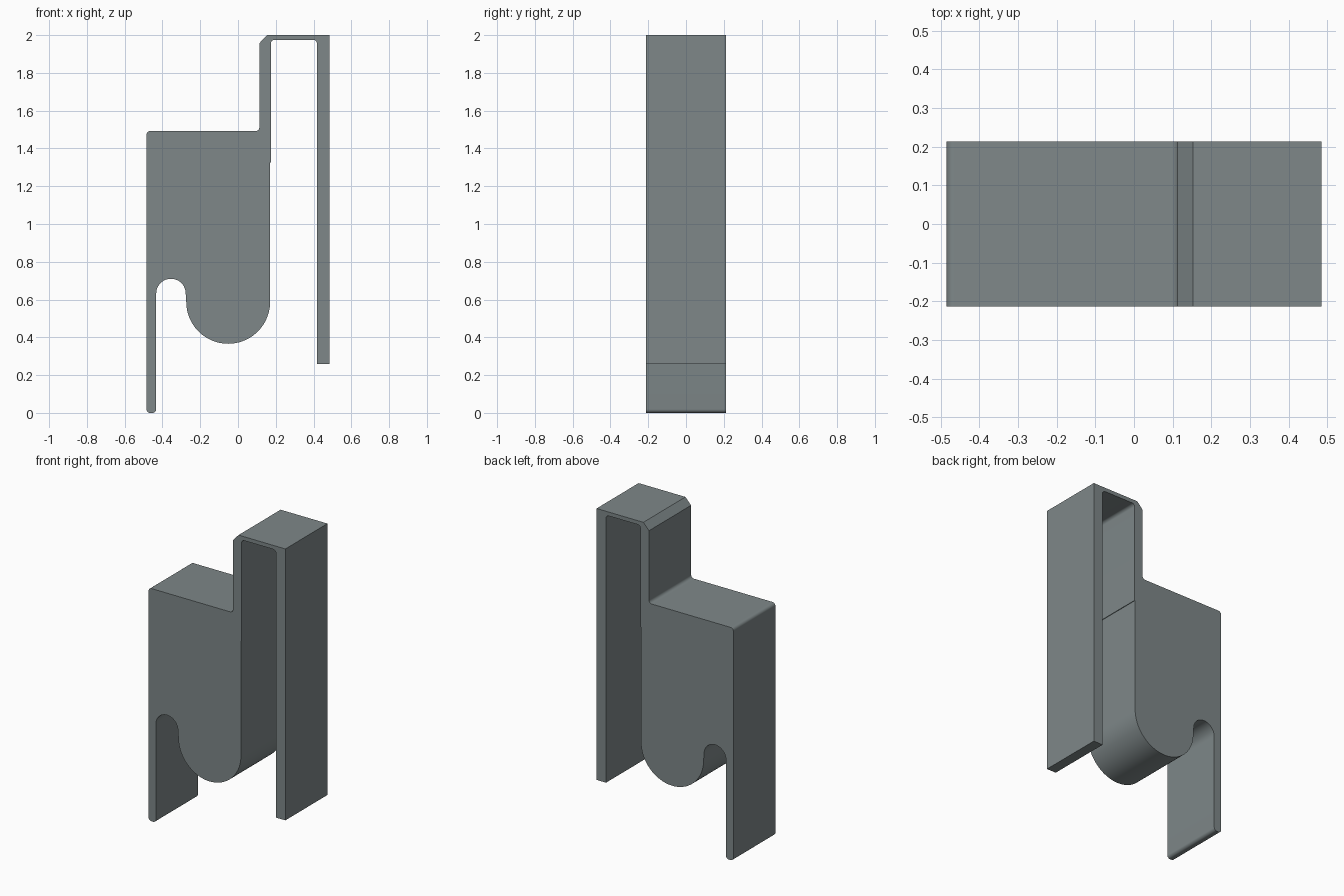
import bpy, bmesh, math
from mathutils import Vector

if "Cube" in bpy.data.objects:
    bpy.data.objects.remove(bpy.data.objects["Cube"])

HALF_DEPTH = 0.213


def arc(cx, cz, r, a0, a1, n):
    """Points on a circular arc, angles in degrees."""
    angles = [math.radians(a0 + (a1 - a0) * i / n) for i in range(n + 1)]
    return [(cx + r * math.cos(a), cz + r * math.sin(a)) for a in angles]


def fillet(x, z, r, a0, a1):
    """Round a square corner at (x, z); a0 and a1 are the arc's end angles."""
    mid = math.radians((a0 + a1) / 2)
    cx = x - math.copysign(r, math.cos(mid))
    cz = z - math.copysign(r, math.sin(mid))
    return arc(cx, cz, r, a0, a1, 6)


# Side outline, counter-clockwise
outline = (
    fillet(-0.485, 0.0, 0.02, 180, 270)            # thin leg foot
    + fillet(-0.433, 0.0, 0.02, 270, 360)
    + arc(-0.355, 0.632, 0.078, 180, 0, 24)        # arched notch
    + arc(-0.052, 0.588, 0.222, 180, 360, 48)      # rounded belly
    + [(0.170, 1.325), (0.174, 1.325)]             # small step in the slot
    + fillet(0.174, 1.975, 0.02, 180, 90)          # slot top
    + fillet(0.418, 1.975, 0.02, 90, 0)
    + [(0.418, 0.26), (0.485, 0.26)]               # hanging arm
    + [(0.485, 2.0), (0.153, 2.0), (0.113, 1.957)] # top with chamfer
    + fillet(0.113, 1.492, 0.02, 360, 270)         # inner shoulder
    + fillet(-0.485, 1.492, 0.02, 90, 180)         # outer shoulder
)

# Extrude the outline through the depth
bm = bmesh.new()
face = bm.faces.new([bm.verts.new((x, -HALF_DEPTH, z)) for x, z in outline])
ext = bmesh.ops.extrude_face_region(bm, geom=[face], use_keep_orig=True)
moved = [v for v in ext["geom"] if isinstance(v, bmesh.types.BMVert)]
bmesh.ops.translate(bm, verts=moved, vec=Vector((0, 2 * HALF_DEPTH, 0)))
bmesh.ops.recalc_face_normals(bm, faces=bm.faces)
caps = [f for f in bm.faces if len(f.verts) > 4]
bmesh.ops.triangulate(bm, faces=caps)

mesh = bpy.data.meshes.new("hook_clip")
bm.to_mesh(mesh)
bm.free()
clip = bpy.data.objects.new("hook_clip", mesh)
bpy.context.collection.objects.link(clip)

# Grey plastic
grey = bpy.data.materials.new("slate_grey")
grey.diffuse_color = (0.21, 0.245, 0.25, 1)
grey.use_nodes = True
grey.node_tree.nodes["Principled BSDF"].inputs["Base Color"].default_value = grey.diffuse_color
mesh.materials.append(grey)

bpy.context.view_layer.objects.active = clip
clip.select_set(True)
bpy.ops.object.shade_smooth_by_angle(angle=math.radians(30))
